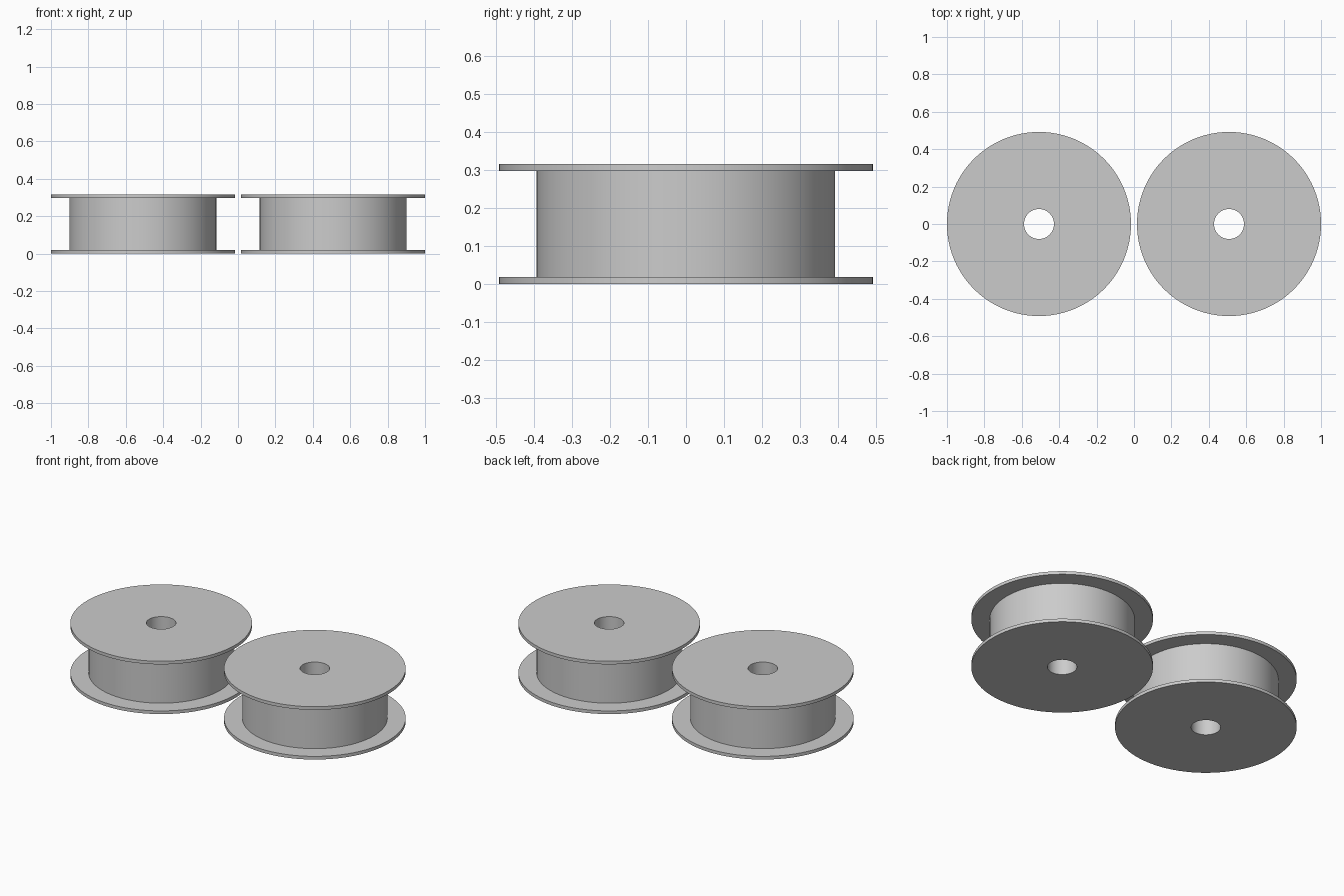
import bpy
import bmesh
import math

cube = bpy.data.objects.get("Cube")
if cube:
    bpy.data.objects.remove(cube, do_unlink=True)

SEGMENTS = 96
FLANGE_R, DRUM_R, HOLE_R = 0.492, 0.393, 0.08
HEIGHT, RIM = 0.316, 0.019

grey = bpy.data.materials.new("light grey")
grey.use_nodes = True
colour = (0.6, 0.6, 0.6, 1)
grey.diffuse_color = colour
grey.node_tree.nodes["Principled BSDF"].inputs["Base Color"].default_value = colour


def spool(name, x):
    """Revolve a closed cross-section into a flanged reel with a through hole."""
    profile = [(HOLE_R, 0), (FLANGE_R, 0), (FLANGE_R, RIM), (DRUM_R, RIM),
               (DRUM_R, HEIGHT - RIM), (FLANGE_R, HEIGHT - RIM),
               (FLANGE_R, HEIGHT), (HOLE_R, HEIGHT)]
    bm = bmesh.new()
    verts = [bm.verts.new((r, 0, z)) for r, z in profile]
    edges = [bm.edges.new((a, b)) for a, b in zip(verts, verts[1:] + verts[:1])]
    bmesh.ops.spin(bm, geom=verts + edges, cent=(0, 0, 0), axis=(0, 0, 1),
                   angle=math.tau, steps=SEGMENTS, use_merge=True)
    bmesh.ops.remove_doubles(bm, verts=bm.verts, dist=0.0001)
    bmesh.ops.recalc_face_normals(bm, faces=bm.faces)
    mesh = bpy.data.meshes.new(name)
    bm.to_mesh(mesh)
    bm.free()
    mesh.materials.append(grey)
    obj = bpy.data.objects.new(name, mesh)
    obj.location.x = x
    bpy.context.collection.objects.link(obj)
    bpy.ops.object.select_all(action="DESELECT")
    obj.select_set(True)
    bpy.context.view_layer.objects.active = obj
    bpy.ops.object.shade_smooth_by_angle(angle=math.radians(30))


# Two matching reels side by side
for side, sign in (("left", 1), ("right", -1)):
    spool(side + "_spool", sign * (1 - FLANGE_R))
